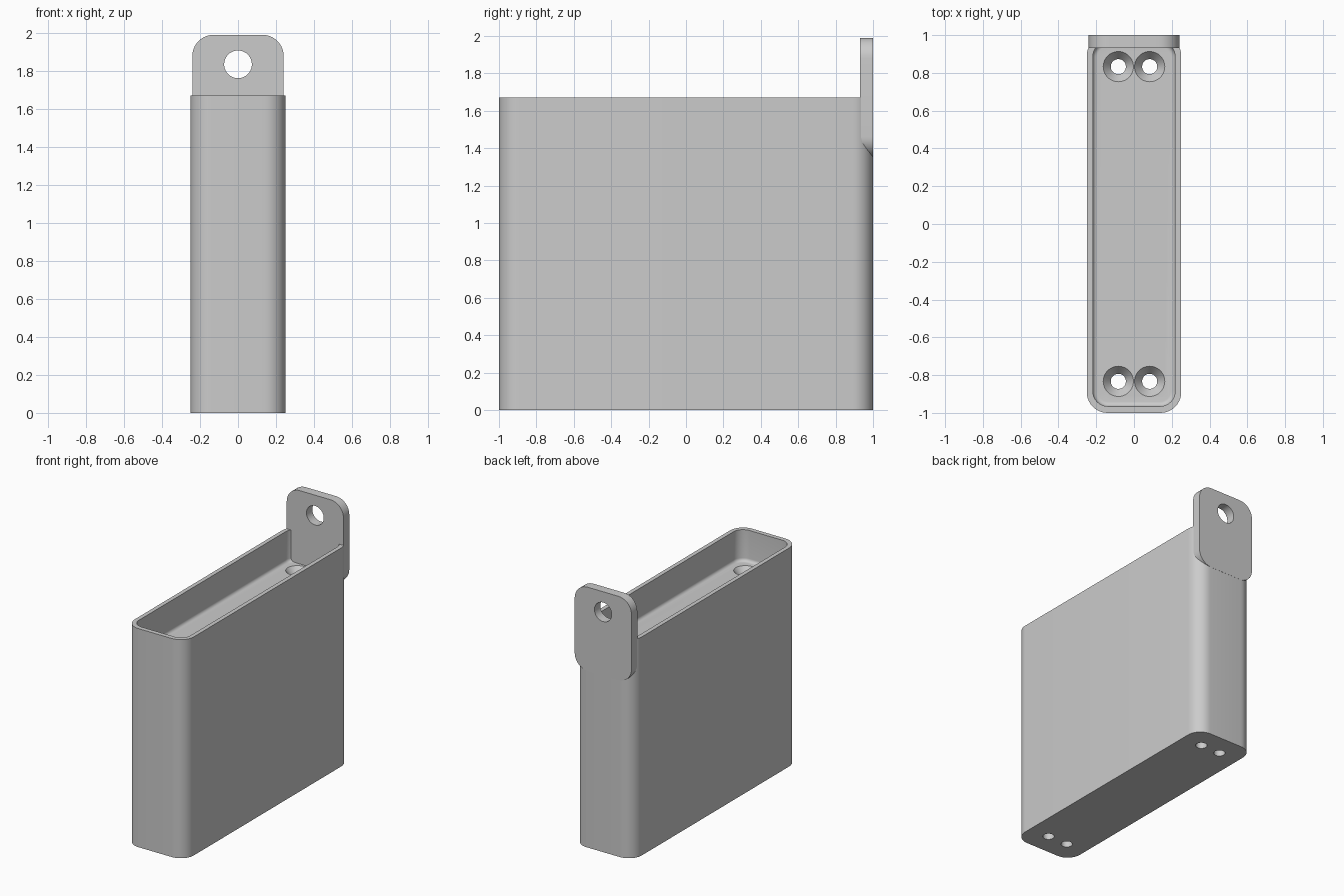
import bpy, bmesh, math
from mathutils import Matrix

if "Cube" in bpy.data.objects:
    bpy.data.objects.remove(bpy.data.objects["Cube"], do_unlink=True)

grey = bpy.data.materials.new("light_grey")
grey.use_nodes = True
grey.diffuse_color = (0.6, 0.6, 0.6, 1)
grey.node_tree.nodes["Principled BSDF"].inputs["Base Color"].default_value = (0.6, 0.6, 0.6, 1)


def rounded_outline(hx, hy, r, steps=10):
    """Rounded rectangle; becomes a circle when hx = hy = r."""
    points = []
    for corner, (sx, sy) in enumerate([(1, 1), (-1, 1), (-1, -1), (1, -1)]):
        for i in range(steps + 1):
            a = math.pi / 2 * (corner + i / steps)
            points.append((sx * (hx - r) + r * math.cos(a), sy * (hy - r) + r * math.sin(a)))
    return points


def loft(name, sections, matrix=Matrix()):
    """Closed solid through rounded sections (half x, half y, radius, z)."""
    bm = bmesh.new()
    rings = [[bm.verts.new((x, y, z)) for x, y in rounded_outline(hx, hy, r)]
             for hx, hy, r, z in sections]
    n = len(rings[0])
    for low, high in zip(rings, rings[1:]):
        for i in range(n):
            j = (i + 1) % n
            bm.faces.new((low[i], low[j], high[j], high[i]))
    bm.faces.new(rings[0][::-1])
    bm.faces.new(rings[-1])
    bmesh.ops.remove_doubles(bm, verts=bm.verts, dist=1e-5)
    bmesh.ops.transform(bm, matrix=matrix, verts=bm.verts)
    bmesh.ops.recalc_face_normals(bm, faces=bm.faces)
    mesh = bpy.data.meshes.new(name)
    bm.to_mesh(mesh)
    bm.free()
    mesh.materials.append(grey)
    obj = bpy.data.objects.new(name, mesh)
    bpy.context.collection.objects.link(obj)
    return obj


def activate(obj):
    bpy.ops.object.select_all(action='DESELECT')
    obj.select_set(True)
    bpy.context.view_layer.objects.active = obj


def cut(obj, cutter):
    cutter.hide_render = True
    mod = obj.modifiers.new("cut", 'BOOLEAN')
    mod.operation = 'DIFFERENCE'
    mod.solver = 'EXACT'
    mod.object = cutter
    activate(obj)
    bpy.ops.object.modifier_apply(modifier=mod.name)
    bpy.data.objects.remove(cutter, do_unlink=True)


HEIGHT, FLOOR, FILLET = 1.67, 1.43, 0.025

# Body with rounded vertical corners
body = loft("body", [(0.25, 1, 0.11, 0), (0.25, 1, 0.11, HEIGHT)])

# Pocket with a filleted floor
pocket = []
for i in range(7):
    a = math.pi / 2 * i / 6
    inset = FILLET * (1 - math.sin(a))
    pocket.append((0.218 - inset, 0.965 - inset, 0.08 - inset, FLOOR + FILLET * (1 - math.cos(a))))
pocket.append((0.218, 0.965, 0.08, HEIGHT + 0.1))
cut(body, loft("pocket_cutter", pocket))

# Countersunk screw holes at both ends
for sx in (-1, 1):
    for sy in (-1, 1):
        profile = [(0.04, -0.1), (0.04, FLOOR - 0.05), (0.08, FLOOR), (0.08, FLOOR + 0.02)]
        cut(body, loft("screw_cutter", [(r, r, r, z) for r, z in profile],
                       Matrix.Translation((sx * 0.083, sy * 0.833, 0))))

# Hanging tab on the back, with its eyelet
upright = Matrix.Rotation(math.pi / 2, 4, 'X')
tab = loft("hanging_tab", [(0.24, 0.32, 0.11, -0.035), (0.24, 0.32, 0.11, 0.035)],
           Matrix.Translation((0, 0.966, 1.67)) @ upright)
cut(tab, loft("eyelet_cutter", [(0.073, 0.073, 0.073, -0.2), (0.073, 0.073, 0.073, 0.2)],
              Matrix.Translation((0, 0.966, 1.835)) @ upright))

for part in (body, tab):
    activate(part)
    bpy.ops.object.shade_smooth_by_angle(angle=math.radians(30))
